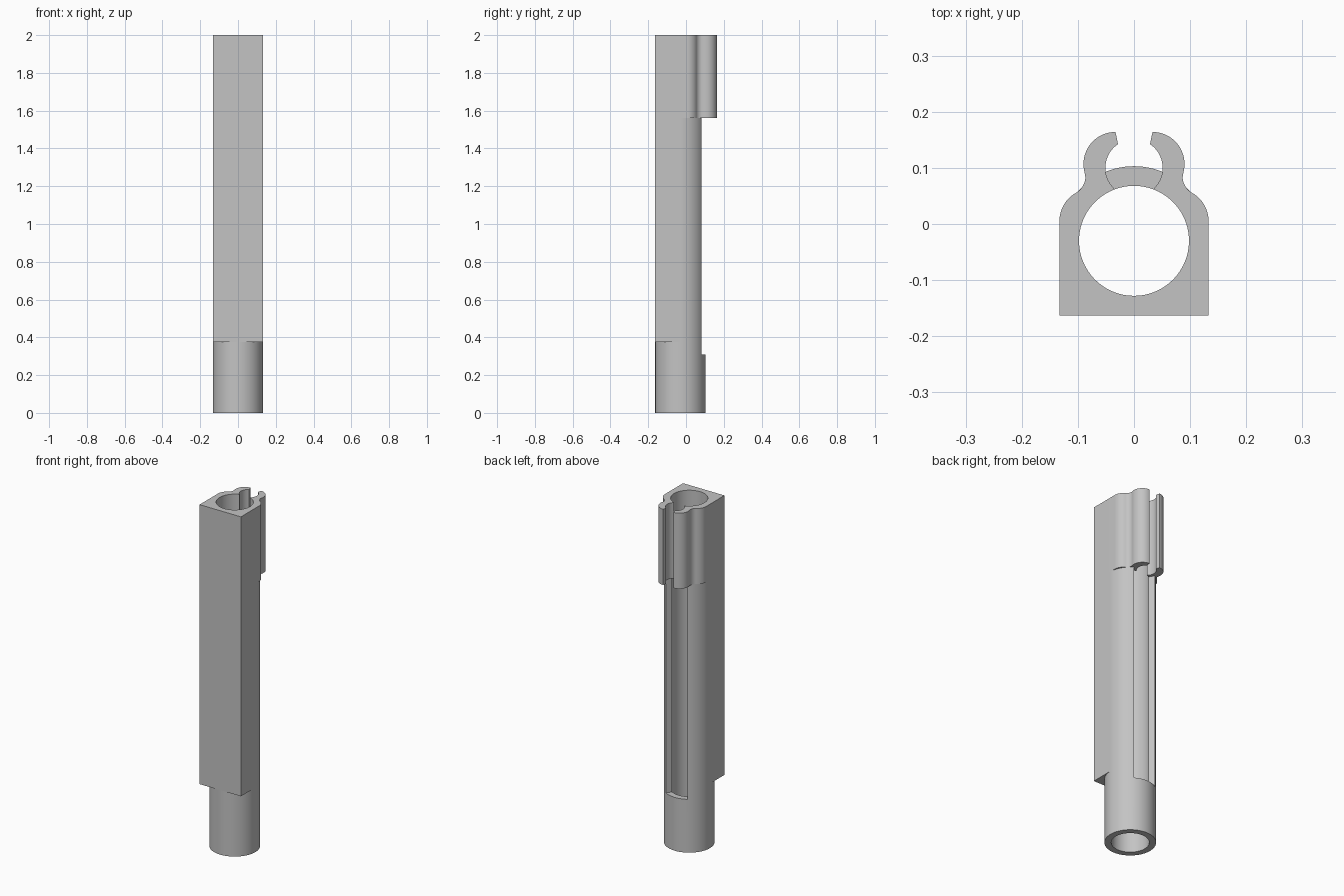
import bpy, bmesh, math

if "Cube" in bpy.data.objects:
    bpy.data.objects.remove(bpy.data.objects["Cube"], do_unlink=True)

AXIS_Y, OUTER, BORE = -0.03, 0.133, 0.098
FRONT_Y = AXIS_Y - OUTER
SLOT_Z, BOX_Z, CLIP_Z, TOP_Z = 0.31, 0.375, 1.56, 2.0

grey = bpy.data.materials.new("plain_grey")
grey.use_nodes = True
colour = (0.55, 0.55, 0.55, 1)
grey.diffuse_color = colour
grey.node_tree.nodes["Principled BSDF"].inputs["Base Color"].default_value = colour


def arc(cx, cy, r, start, end, steps):
    """Points along a circular arc, angles in degrees."""
    angles = [math.radians(start + (end - start) * i / steps) for i in range(steps + 1)]
    return [(cx + r * math.cos(a), cy + r * math.sin(a)) for a in angles]


def mirrored(half):
    """Close a right-hand half outline with its mirror image."""
    return half + [(-x, y) for x, y in reversed(half)]


def prism(name, outline, z0, z1):
    """Extrude a closed outline between two heights."""
    bm = bmesh.new()
    base = bm.faces.new([bm.verts.new((x, y, z0)) for x, y in outline])
    top = bmesh.ops.extrude_face_region(bm, geom=[base], use_keep_orig=True)
    moved = [v for v in top["geom"] if isinstance(v, bmesh.types.BMVert)]
    bmesh.ops.translate(bm, verts=moved, vec=(0, 0, z1 - z0))
    bmesh.ops.recalc_face_normals(bm, faces=bm.faces)
    mesh = bpy.data.meshes.new(name)
    bm.to_mesh(mesh)
    bm.free()
    mesh.materials.append(grey)
    obj = bpy.data.objects.new(name, mesh)
    bpy.context.collection.objects.link(obj)
    return obj


def activate(obj):
    bpy.ops.object.select_all(action="DESELECT")
    obj.select_set(True)
    bpy.context.view_layer.objects.active = obj


def cut(obj, outline, z0, z1):
    """Subtract a prism from a part."""
    cutter = prism("cutter", outline, z0, z1)
    cutter.hide_render = True
    activate(obj)
    mod = obj.modifiers.new("cut", "BOOLEAN")
    mod.operation = "DIFFERENCE"
    mod.solver = "EXACT"
    mod.object = cutter
    bpy.ops.object.modifier_apply(modifier=mod.name)
    bpy.data.objects.remove(cutter, do_unlink=True)


# Outlines: round sleeve, square-fronted body, and clip with open jaws
round_outline = arc(0, AXIS_Y, OUTER, 0, 360, 96)[:-1]
body_outline = [(-OUTER, FRONT_Y), (OUTER, FRONT_Y)] + arc(0, AXIS_Y, OUTER, 0, 180, 48)
clip_half = (
    [(OUTER, FRONT_Y)]
    + arc(0.075, 0.005, 0.058, 0, 60, 12)          # shoulder
    + arc(0.1215, 0.0855, 0.035, 240, 184, 10)     # neck
    + arc(0.033, 0.107, 0.057, -12, 90, 20)        # outer jaw
    + arc(0, 0.1, 0.051, 56, -46, 24)              # inner jaw
    + [(0.028, 0.045)]                             # opens into the bore
)

sleeve = prism("lower_sleeve", round_outline, 0, BOX_Z)
body = prism("square_front_body", body_outline, BOX_Z, CLIP_Z)
clip = prism("upper_clip", mirrored(clip_half), CLIP_Z, TOP_Z)

# Bore through every part
bore_outline = arc(0, AXIS_Y, BORE, 0, 360, 96)[:-1]
for part in (sleeve, body, clip):
    cut(part, bore_outline, -0.1, TOP_Z + 0.1)

# Long slot in the back, with radial sides
half_angle = 31.5
slot_outline = [(0, AXIS_Y)] + arc(0, AXIS_Y, 0.3, 90 - half_angle, 90 + half_angle, 4)
for part in (sleeve, body):
    cut(part, slot_outline, SLOT_Z, TOP_Z)

for part in (sleeve, body, clip):
    activate(part)
    bpy.ops.object.shade_smooth_by_angle(angle=math.radians(30))
